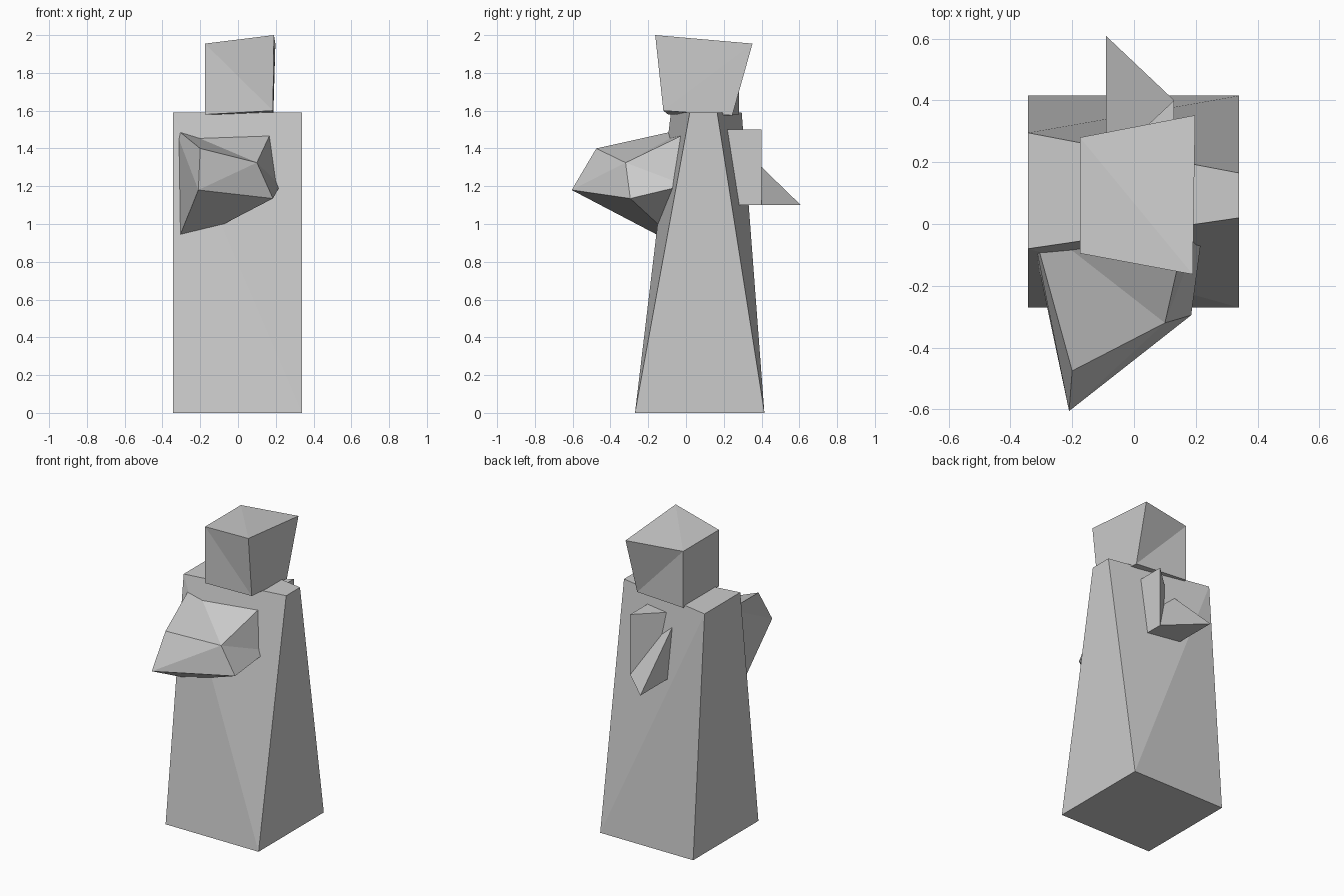
import bpy, bmesh

if "Cube" in bpy.data.objects:
    bpy.data.objects.remove(bpy.data.objects["Cube"])

# Six quads of a block; corners run front-left, front-right, back-right,
# back-left, first around the bottom and then around the top.
SIDES = {
    "bottom": (0, 3, 2, 1), "top": (4, 5, 6, 7),
    "front": (0, 1, 5, 4), "right": (1, 2, 6, 5),
    "back": (2, 3, 7, 6), "left": (3, 0, 4, 7),
}


def block(name, bottom, top, flip=()):
    """Skewed block; each side folds along one diagonal, the other if flipped."""
    bm = bmesh.new()
    v = [bm.verts.new(p) for p in bottom + top]
    for side, quad in SIDES.items():
        a, b, c, d = quad[1:] + quad[:1] if side in flip else quad
        bm.faces.new((v[a], v[b], v[c]))
        bm.faces.new((v[a], v[c], v[d]))
    mesh = bpy.data.meshes.new(name)
    bm.to_mesh(mesh)
    bm.free()
    obj = bpy.data.objects.new(name, mesh)
    bpy.context.collection.objects.link(obj)
    return obj


# Tapered, slightly twisted body
block("body",
      [(-.343, -.27, 0), (.34, -.27, 0), (.34, .415, 0), (-.343, .415, 0)],
      [(-.343, -.08, 1.59), (.34, .02, 1.59), (.34, .165, 1.59), (-.343, .295, 1.59)],
      flip=("front",))

# Head, wider at the top
block("head",
      [(-.175, -.095, 1.58), (.185, -.12, 1.6), (.187, .245, 1.575), (-.175, .28, 1.58)],
      [(-.175, -.095, 1.955), (.19, -.163, 2.0), (.198, .352, 1.955), (-.175, .28, 1.955)],
      flip=("top", "front"))

# Lump jutting out of the chest, its rear sunk into the body
block("chest_block",
      [(-.21, -.605, 1.18), (.185, -.295, 1.135), (.224, -.003, 1.205), (-.338, 0, .863)],
      [(-.2, -.475, 1.4), (.1, -.32, 1.325), (.185, .057, 1.507), (-.336, .02, 1.51)],
      flip=("top", "bottom", "right", "left"))

# Wedge on the back, its inner side sunk into the body
block("back_wedge",
      [(-.09, .17, 1.1), (.13, .17, 1.1), (.13, .4, 1.1), (-.09, .608, 1.1)],
      [(-.09, .17, 1.5), (.13, .17, 1.5), (.13, .4, 1.5), (-.09, .195, 1.5)])
